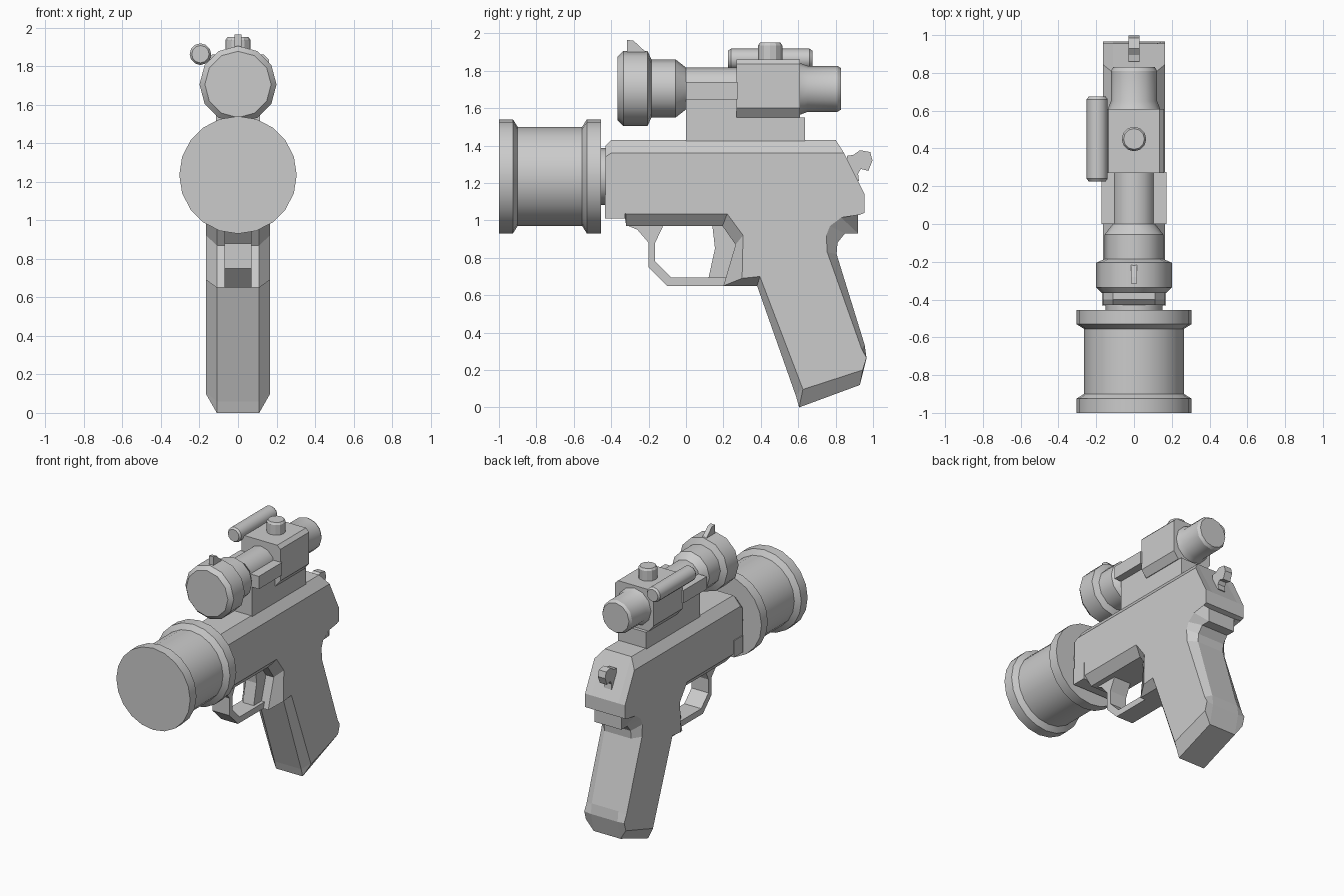
import bpy, bmesh, math

if "Cube" in bpy.data.objects:
    bpy.data.objects.remove(bpy.data.objects["Cube"])

metal = bpy.data.materials.new("light_grey")
metal.diffuse_color = (0.6, 0.6, 0.6, 1)
metal.use_nodes = True
metal.node_tree.nodes["Principled BSDF"].inputs["Base Color"].default_value = metal.diffuse_color


def loft(name, layers, smooth=False):
    """Skin a stack of equal-length vertex loops and cap both ends."""
    bm = bmesh.new()
    rings = [[bm.verts.new(p) for p in layer] for layer in layers]
    n = len(rings[0])
    for a, b in zip(rings, rings[1:]):
        for i in range(n):
            j = (i + 1) % n
            bm.faces.new((a[i], a[j], b[j], b[i]))
    bm.faces.new(rings[0])
    bm.faces.new(rings[-1])
    bmesh.ops.remove_doubles(bm, verts=bm.verts, dist=1e-5)
    bmesh.ops.recalc_face_normals(bm, faces=bm.faces)
    mesh = bpy.data.meshes.new(name)
    bm.to_mesh(mesh)
    bm.free()
    obj = bpy.data.objects.new(name, mesh)
    bpy.context.collection.objects.link(obj)
    mesh.materials.append(metal)
    if smooth:
        bpy.ops.object.select_all(action='DESELECT')
        obj.select_set(True)
        bpy.context.view_layer.objects.active = obj
        bpy.ops.object.shade_smooth_by_angle(angle=math.radians(31))
    return obj


def plate(name, outline, x0, x1):
    """Extrude a (y, z) outline across x."""
    return loft(name, [[(x, y, z) for y, z in outline] for x in (x0, x1)])


def box(name, x0, x1, y0, y1, z0, z1):
    return plate(name, [(y0, z0), (y1, z0), (y1, z1), (y0, z1)], x0, x1)


def lathe(name, profile, x, z, sides):
    """Turn a (y, radius) profile around an axis along y."""
    angles = [2 * math.pi * i / sides for i in range(sides)]
    return loft(name, [[(x + r * math.cos(a), y, z + r * math.sin(a)) for a in angles]
                       for y, r in profile], smooth=True)


# Frame and grip: (outer y, z, side y, z), the side outline inset for the chamfer
frame = [
    (-.43, 1.40, -.43, 1.34), (-.40, 1.43, -.40, 1.36),
    (.80, 1.43, .845, 1.36), (.955, 1.14, .955, 1.14),
    (.955, 1.04, .955, 1.04), (.92, 1.03, .93, 1.03),
    (.92, .93, .83, 1.015), (.85, .93, .77, .97),
    (.81, .88, .75, .92), (.805, .82, .755, .83),
    (.955, .335, .94, .31), (.965, .26, .965, .265),
    (.93, .12, .945, .20), (.605, 0, .625, .096),
    (.588, .06, .622, .105), (.38, .65, .395, .70),
    (.20, .65, .30, .69), (.265, .87, .305, .92),
    (.195, .97, .22, 1.035), (-.32, .97, -.32, 1.035),
    (-.32, 1.01, -.33, 1.04), (-.43, 1.01, -.43, 1.04),
]
side = [(p[2], p[3]) for p in frame]
outer = [(p[0], p[1]) for p in frame]
loft("frame_and_grip", [[(x, y, z) for y, z in pts] for x, pts in
                        ((-.165, side), (-.11, outer), (.11, outer), (.165, side))])
box("front_block", -.17, .17, -.432, -.325, 1.01, 1.135)

# Trigger guard and trigger
plate("trigger_guard", [
    (-.32, .975), (-.26, .95), (-.20, .88), (-.20, .75), (-.10, .65), (.25, .65),
    (.25, .695), (-.08, .695), (-.165, .78), (-.165, .88), (-.12, .975)], -.07, .07)
plate("trigger", [(.14, .98), (.155, .85), (.12, .69), (.26, .69), (.28, .85),
                  (.26, .98)], -.045, .045)

# Large front barrel
lathe("barrel", [(-1, .305), (-.925, .305), (-.9, .265), (-.555, .265),
                 (-.53, .305), (-.455, .305)], 0, 1.235, 20)
lathe("barrel_neck", [(-.46, .152), (-.42, .152)], 0, 1.235, 12)

# Scope mount with side rails
box("scope_mount", -.115, .115, 0, .635, 1.42, 1.55)
box("mount_riser", -.115, .115, 0, .28, 1.54, 1.66)
for s, label in ((-1, "left"), (1, "right")):
    box(label + "_rail", s * .08, s * .172, 0, .275, 1.645, 1.74)

# Scope tube, housing and eyepiece
lathe("scope_tube", [(-.365, .172), (-.335, .2), (-.205, .2), (-.185, .155),
                     (-.055, .155), (0, .112), (.28, .112)], 0, 1.705, 12)
half = [(.12, 1.55), (.16, 1.60), (.16, 1.835), (.135, 1.86)]
section = half + [(-x, z) for x, z in reversed(half)]
loft("scope_housing", [[(x, y, z) for x, z in section] for y in (.27, .61)])
lathe("eyepiece", [(.60, .142), (.65, .123), (.81, .123), (.83, .11)], 0, 1.703, 12)

# Adjustment knob and side cylinder
ring = [(.065 * math.cos(math.tau * i / 12), .45 + .065 * math.sin(math.tau * i / 12))
        for i in range(12)]
inset = [(x * .85, .45 + (y - .45) * .85) for x, y in ring]
loft("knob", [[(x, y, 1.85) for x, y in ring], [(x, y, 1.935) for x, y in ring],
              [(x, y, 1.95) for x, y in inset]])
lathe("side_cylinder", [(.225, .045), (.24, .056), (.66, .056), (.675, .045)],
      -.195, 1.862, 12)

# Front sight and hammer
plate("front_sight", [(-.315, 1.88), (-.315, 1.965), (-.28, 1.96), (-.215, 1.9),
                      (-.215, 1.88)], -.017, .017)
plate("hammer", [(.86, 1.345), (.895, 1.35), (.93, 1.375), (.985, 1.365), (.997, 1.32),
                 (.975, 1.265), (.935, 1.275), (.92, 1.25), (.925, 1.21), (.86, 1.21)],
      -.03, .03)
